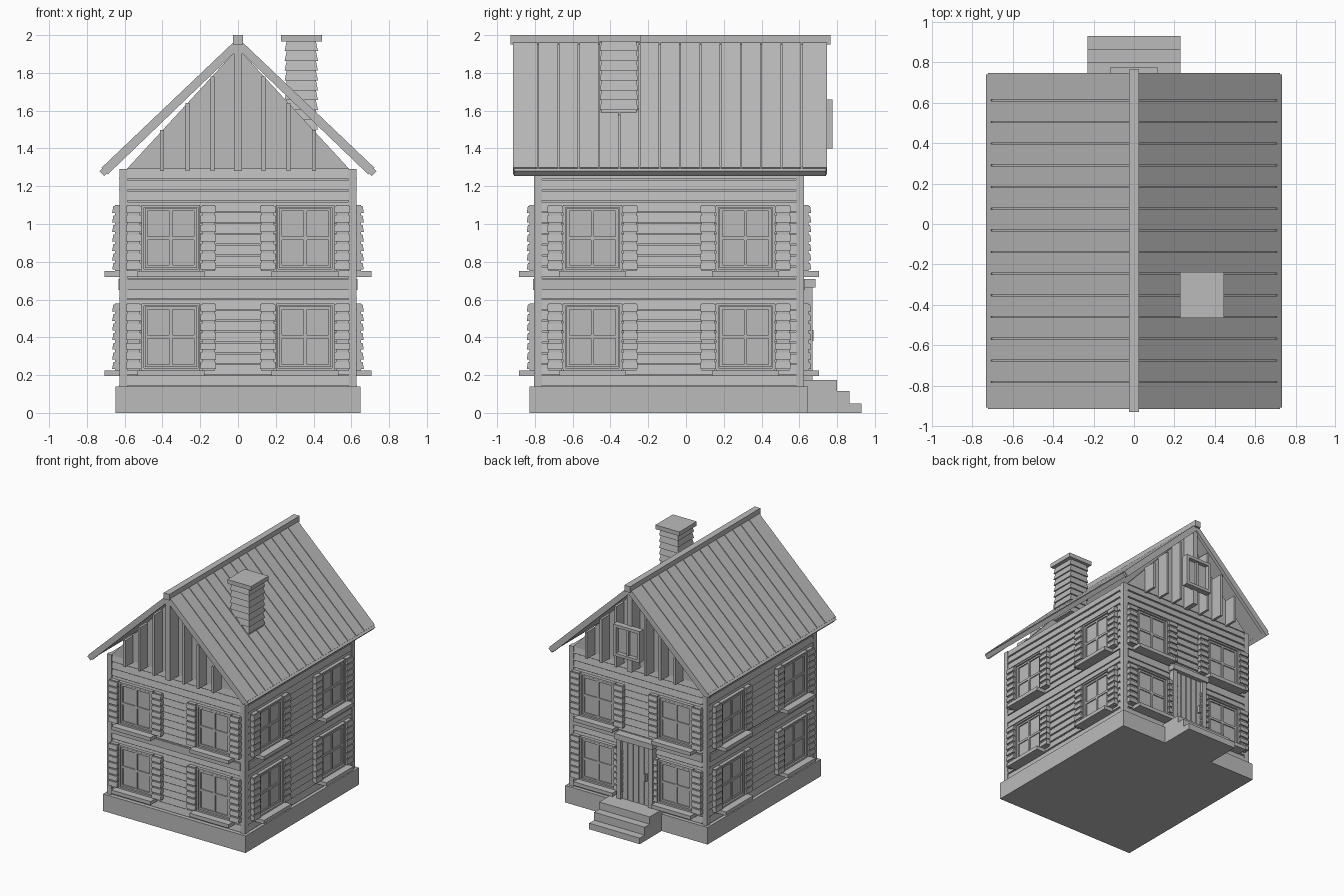
import bpy
import bmesh
import math
from mathutils import Matrix, Vector

cube = bpy.data.objects.get("Cube")
if cube:
    bpy.data.objects.remove(cube, do_unlink=True)

grey = bpy.data.materials.new("plain_grey")
grey.use_nodes = True
COLOUR = (0.5, 0.5, 0.5, 1)
grey.diffuse_color = COLOUR
grey.node_tree.nodes["Principled BSDF"].inputs["Base Color"].default_value = COLOUR


class Part:
    """Collects simple solids into one named object."""

    def __init__(self, name, matrix=None):
        self.name, self.matrix, self.bm = name, matrix or Matrix(), bmesh.new()

    def box(self, x0, x1, y0, y1, z0, z1, rot=None):
        centre = Vector((x0 + x1, y0 + y1, z0 + z1)) / 2
        size = Matrix.Diagonal((x1 - x0, y1 - y0, z1 - z0, 1))
        m = Matrix.Translation(centre) @ (rot or Matrix()) @ size
        bmesh.ops.create_cube(self.bm, size=1, matrix=m)

    def prism(self, points, start, end, axis="y"):
        """Extrude a closed outline, given in the other two axes."""
        def place(p, t):
            return (p[0], t, p[1]) if axis == "y" else (t, p[0], p[1])
        a = [self.bm.verts.new(place(p, start)) for p in points]
        b = [self.bm.verts.new(place(p, end)) for p in points]
        self.bm.faces.new(a)
        self.bm.faces.new(b[::-1])
        for i in range(len(a)):
            j = (i + 1) % len(a)
            self.bm.faces.new((a[j], a[i], b[i], b[j]))

    def done(self):
        bmesh.ops.recalc_face_normals(self.bm, faces=self.bm.faces)
        mesh = bpy.data.meshes.new(self.name)
        self.bm.to_mesh(mesh)
        self.bm.free()
        mesh.materials.append(grey)
        mesh.transform(self.matrix)
        ob = bpy.data.objects.new(self.name, mesh)
        bpy.context.collection.objects.link(ob)
        return ob


MID_Y, HALF_X, HALF_Y = -0.09, 0.628, 0.715
BASE, EAVE = 0.14, 1.29

# Foundation and back steps
p = Part("foundation")
p.box(-0.648, 0.648, -0.828, 0.645, 0, BASE)
p.done()
p = Part("back_steps")
for reach, top in ((0.80, 0.175), (0.865, 0.115), (0.93, 0.05)):
    p.box(-0.23, 0.23, 0.6, reach, 0, top)
p.done()

# Wall core and corner posts
p = Part("wall_core")
p.box(-HALF_X + 0.02, HALF_X - 0.02, MID_Y - HALF_Y + 0.02, MID_Y + HALF_Y - 0.02, BASE, EAVE)
p.done()
p = Part("corner_posts")
for sx in (-1, 1):
    for sy in (-1, 1):
        cx, cy = sx * (HALF_X - 0.021), MID_Y + sy * (HALF_Y - 0.021)
        p.box(cx - 0.021, cx + 0.021, cy - 0.021, cy + 0.021, BASE, EAVE)
p.done()


def siding(name, m, half):
    """Lapped boards, wider at their lower edge."""
    p = Part(name + "_siding", m)
    rows = 20
    step = (EAVE - BASE) / rows
    for i in range(rows):
        z = BASE + i * step
        outline = [(0.03, z + 0.006), (-0.001, z + 0.006), (0.008, z + step), (0.03, z + step)]
        p.prism(outline, -half + 0.043, half - 0.043, "x")
    p.done()


def window(name, m, u, z0, z1):
    """Glass, frame, glazing bars, sill and two louvred shutters."""
    p = Part(name, m)
    w, mid = 0.155, (z0 + z1) / 2
    p.box(u - w, u + w, -0.004, 0.02, z0, z1)
    for s in (-1, 1):
        for inset, t, out in ((0, 0.013, 0.022), (0.018, 0.014, 0.014)):
            a, b = sorted((u + s * (w - inset), u + s * (w - inset - t)))
            p.box(a, b, -out, 0, z0 + inset, z1 - inset)
            edge = mid + s * ((z1 - z0) / 2 - inset)
            a, b = sorted((edge, edge - s * t))
            p.box(u - w + inset, u + w - inset, -out, 0, a, b)
    p.box(u - 0.009, u + 0.009, -0.012, 0, z0 + 0.02, z1 - 0.02)
    p.box(u - w + 0.02, u + w - 0.02, -0.012, 0, mid - 0.009, mid + 0.009)
    p.box(u - 0.178, u + 0.178, -0.08, 0.01, z0 - 0.03, z0)
    p.done()
    p = Part(name + "_shutters", m)
    slats = 7
    step = (z1 - z0) / slats
    for s in (-1, 1):
        c = u + s * 0.198
        p.box(c - 0.034, c + 0.034, -0.024, 0.01, z0, z1)
        for i in range(slats):
            z = z0 + i * step
            outline = [(0, z + 0.008), (-0.038, z + 0.008), (-0.032, z + step - 0.006), (0, z + step - 0.006)]
            p.prism(outline, c - 0.041, c + 0.041, "x")
    p.done()


# Four dressed walls
walls = (("front", 0, HALF_X, HALF_Y, 0.355), ("right", 90, HALF_Y, HALF_X, 0.405),
         ("back", 180, HALF_X, HALF_Y, 0.355), ("left", -90, HALF_Y, HALF_X, 0.405))
for name, angle, half, depth, spread in walls:
    m = (Matrix.Translation((0, MID_Y, 0)) @ Matrix.Rotation(math.radians(angle), 4, "Z")
         @ Matrix.Translation((0, -depth, 0)))
    siding(name, m, half)
    p = Part(name + "_belt_board", m)
    p.box(-half + 0.043, half - 0.043, -0.004, 0.02, 0.65, 0.71)
    p.done()
    for level, z0, z1 in (("lower", 0.225, 0.58), ("upper", 0.75, 1.10)):
        for s in (-1, 1):
            side = "a" if s < 0 else "b"
            window(f"{name}_{level}_window_{side}", m, s * spread, z0, z1)
    if name == "back":
        # Plank door in its frame
        p = Part("door", m)
        p.box(-0.13, 0.13, -0.012, 0.02, BASE, 0.67)
        for i in range(5):
            u = -0.125 + i * 0.05
            p.box(u + 0.003, u + 0.047, -0.026, 0, 0.175, 0.665)
        p.box(0.09, 0.105, -0.05, -0.02, 0.38, 0.44)
        p.done()
        p = Part("door_frame", m)
        for s in (-1, 1):
            p.box(s * 0.145 - 0.02, s * 0.145 + 0.02, -0.045, 0.01, BASE, 0.67)
        p.box(-0.175, 0.175, -0.06, 0.01, 0.665, 0.71)
        p.done()
    if name in ("front", "back"):
        # Gable with upright fins and a king post
        p = Part(name + "_gable", m)
        p.prism([(-0.59, EAVE), (0.59, EAVE), (0, 1.93)], 0.0, 0.04)
        p.done()
        p = Part(name + "_gable_fins", m)
        for x in (0.135, 0.268, 0.402):
            for s in (-1, 1):
                p.box(s * x - 0.01, s * x + 0.01, -0.1, 0.01, 1.28, 1.925 - 1.06 * x)
        p.box(-0.021, 0.021, -0.11, 0.01, 1.28, 1.95)
        p.done()

# Attic window
p = Part("attic_window")
p.box(-0.1, 0.1, 0.725, 0.742, 1.41, 1.65)
for s in (-1, 1):
    p.box(s * 0.108 - 0.012, s * 0.108 + 0.012, 0.725, 0.775, 1.40, 1.66)
    p.box(-0.12, 0.12, 0.725, 0.775, 1.53 + s * 0.118 - 0.012, 1.53 + s * 0.118 + 0.012)
p.box(-0.009, 0.009, 0.725, 0.758, 1.41, 1.65)
p.done()

# Plank roof, with a board at each end and a square eave beam
Y0, Y1 = -0.915, 0.745
for side, s in (("right", 1), ("left", -1)):
    p = Part(side + "_roof_planks")
    count = 15
    step = (Y1 - Y0 - 0.05) / count
    outline = [(0, 1.985), (s * 0.722, 1.298), (s * 0.712, 1.287), (0, 1.965)]
    ends = [Y0] + [Y0 + 0.025 + i * step for i in range(count + 1)] + [Y1]
    for a, b in zip(ends, ends[1:]):
        p.prism(outline, a + 0.003, b - 0.003)
    p.done()
    p = Part(side + "_roof_base")
    p.prism([(0, 1.972), (s * 0.715, 1.29), (s * 0.698, 1.272), (0, 1.942)], Y0, Y1)
    p.done()
    p = Part(side + "_end_boards")
    for a in (Y0 - 0.002, Y1 - 0.028):
        p.prism([(0, 1.985), (s * 0.722, 1.298), (s * 0.69, 1.262), (0, 1.925)], a, a + 0.03)
    p.done()
    p = Part(side + "_eave_beam")
    turn = Matrix.Rotation(math.radians(45), 4, "Y")
    p.box(s * 0.708 - 0.018, s * 0.708 + 0.018, Y0 + 0.005, Y1 - 0.005, 1.262, 1.298, turn)
    p.done()
p = Part("ridge_beam")
p.box(-0.026, 0.026, -0.93, 0.765, 1.95, 2.0)
p.done()

# Chimney of tapered courses under a flat cap
p = Part("chimney")
CX, CY = 0.335, -0.355
courses = 9
step = (1.968 - 1.5) / courses
for i in range(courses):
    m = Matrix.Translation((CX, CY, 1.5 + (i + 0.5) * step)) @ Matrix.Diagonal((0.176, 0.204, step, 1))
    made = bmesh.ops.create_cube(p.bm, size=1, matrix=m)
    for v in made["verts"]:
        if v.co.z > 1.5 + (i + 0.5) * step:
            v.co.x = CX + (v.co.x - CX) * 0.88
            v.co.y = CY + (v.co.y - CY) * 0.9
p.box(0.228, 0.445, -0.465, -0.238, 1.966, 2.0)
p.done()
